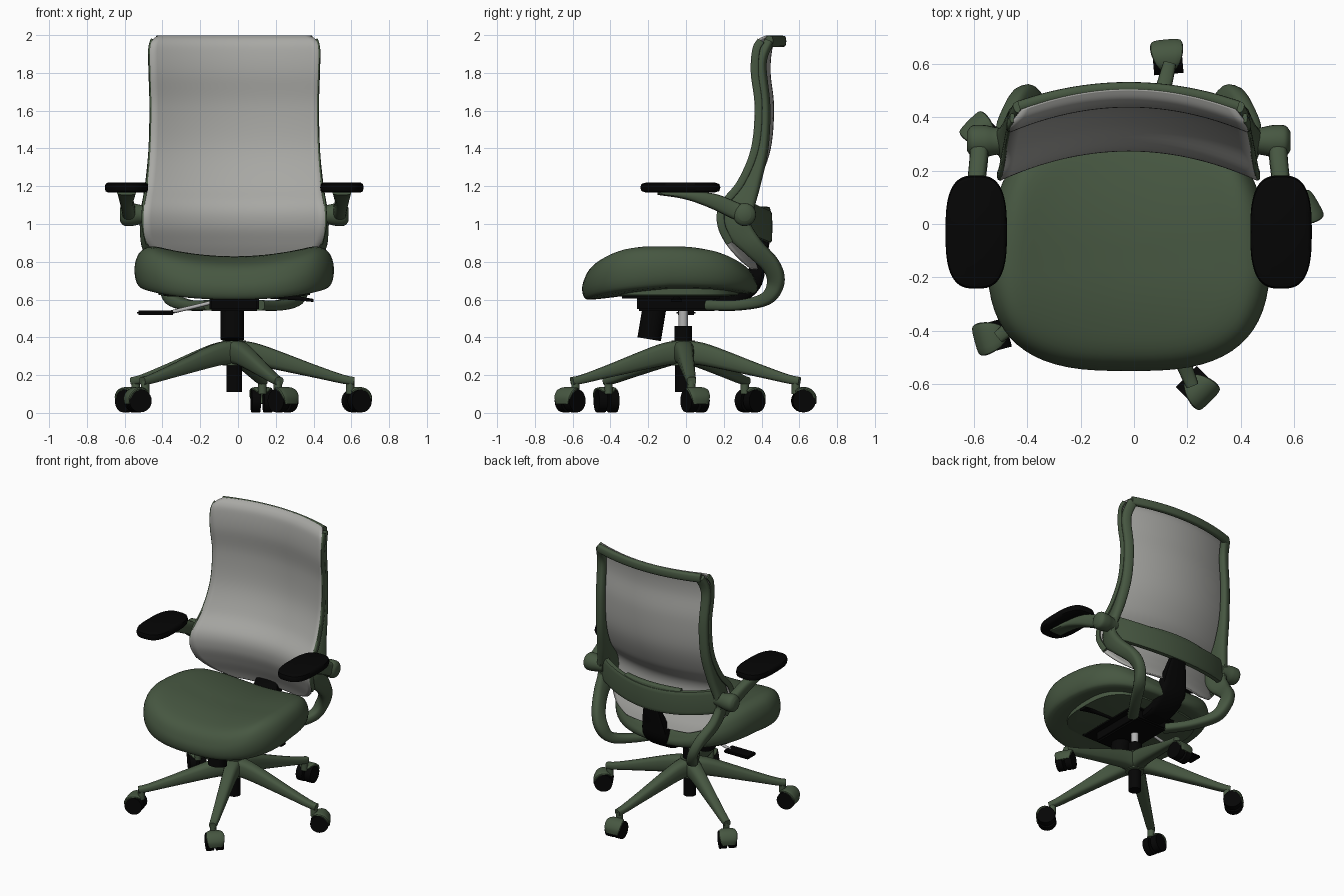
import bpy, bmesh, math
from mathutils import Vector

if "Cube" in bpy.data.objects:
    bpy.data.objects.remove(bpy.data.objects["Cube"])

CX, CY = -0.02, -0.015   # centre line of the chair, and column position in y


def material(name, rgb):
    m = bpy.data.materials.new(name)
    m.use_nodes = True
    m.diffuse_color = (*rgb, 1)
    m.node_tree.nodes["Principled BSDF"].inputs["Base Color"].default_value = (*rgb, 1)
    return m


GREEN = material("moss green", (0.062, 0.095, 0.053))
GREY = material("mesh grey", (0.39, 0.39, 0.37))
BLACK = material("black plastic", (0.0015, 0.0015, 0.0015))
STEEL = material("steel grey", (0.45, 0.45, 0.45))


def finish(name, bm, mat, angle=40):
    bmesh.ops.recalc_face_normals(bm, faces=bm.faces[:])
    me = bpy.data.meshes.new(name)
    bm.to_mesh(me)
    bm.free()
    ob = bpy.data.objects.new(name, me)
    bpy.context.collection.objects.link(ob)
    me.materials.append(mat)
    bpy.ops.object.select_all(action="DESELECT")
    ob.select_set(True)
    bpy.context.view_layer.objects.active = ob
    bpy.ops.object.shade_smooth_by_angle(angle=math.radians(angle))
    return ob


def spline(rows, steps=6):
    """Catmull-Rom interpolation of equal-length tuples."""
    rows = [Vector(r) for r in rows]
    out = []
    for i in range(len(rows) - 1):
        a, b, c, d = rows[max(i - 1, 0)], rows[i], rows[i + 1], rows[min(i + 2, len(rows) - 1)]
        for k in range(steps):
            t = k / steps
            out.append(0.5 * (2 * b + (c - a) * t + (2 * a - 5 * b + 4 * c - d) * t ** 2
                              + (3 * b - a - 3 * c + d) * t ** 3))
    return out + [rows[-1]]


def oval(n, power):
    """Unit superellipse outline."""
    pts = []
    for i in range(n):
        c, s = math.cos(math.tau * i / n), math.sin(math.tau * i / n)
        pts.append((math.copysign(abs(c) ** (2 / power), c), math.copysign(abs(s) ** (2 / power), s)))
    return pts


def skin(bm, rings):
    """Bridge rings of vertices and cap both ends."""
    n = len(rings[0])
    for r0, r1 in zip(rings, rings[1:]):
        for i in range(n):
            bm.faces.new((r0[i], r0[(i + 1) % n], r1[(i + 1) % n], r1[i]))
    bm.faces.new(rings[0])
    bm.faces.new(rings[-1])


def sweep(name, rows, ref, mat, power=3, n=16):
    """Sweep along rows of x, y, z, half size along ref, half size across."""
    rows = spline(rows)
    pts = [Vector(r[:3]) for r in rows]
    bm = bmesh.new()
    rings = []
    for i, p in enumerate(pts):
        t = (pts[min(i + 1, len(pts) - 1)] - pts[max(i - 1, 0)]).normalized()
        u = Vector(ref)
        u = (u - t * u.dot(t)).normalized()
        v = t.cross(u)
        rings.append([bm.verts.new(p + u * c * rows[i][3] + v * s * rows[i][4]) for c, s in oval(n, power)])
    skin(bm, rings)
    return finish(name, bm, mat)


def rod(name, p, q, r, mat, n=24):
    p, q = Vector(p), Vector(q)
    bm = bmesh.new()
    bmesh.ops.create_cone(bm, cap_ends=True, segments=n, radius1=r, radius2=r, depth=(q - p).length)
    ob = finish(name, bm, mat)
    ob.location = (p + q) / 2
    ob.rotation_euler = (q - p).to_track_quat("Z", "Y").to_euler()


def box(name, loc, size, mat, bevel=0.01):
    bm = bmesh.new()
    bmesh.ops.create_cube(bm, size=1)
    bmesh.ops.scale(bm, vec=size, verts=bm.verts)
    bmesh.ops.bevel(bm, geom=bm.edges[:], offset=bevel, segments=2, affect="EDGES")
    finish(name, bm, mat).location = loc


def cushion(name, loc, half, layers, mat, power=3, shape=None, n=64):
    """Stack of rounded outlines given as (scale, z)."""
    bm = bmesh.new()
    rings = []
    for k, z in layers:
        ring = []
        for c, s in oval(n, power):
            p = Vector((c * k * half[0], s * k * half[1], z))
            ring.append(bm.verts.new(shape(p) if shape else p))
        rings.append(ring)
    skin(bm, rings)
    finish(name, bm, mat, 50).location = loc


# Seat cushion: narrower at the rear, rolled down at the front, dished across
def seat_shape(p):
    top = min(max((p.z - 0.62) / 0.2, 0), 1)
    x = p.x * (1 - 0.22 * max(p.y + 0.1, 0) ** 1.2)
    drop = 0.5 * max(-p.y - 0.1, 0) ** 2 + 0.35 * max(p.y, 0) ** 2
    drop += 0.055 * (1 - min(abs(p.x) / 0.43, 1) ** 2)
    tip = 0.03 * (p.x / 0.53) ** 2 - 0.04 * min(max(-p.y / 0.45, 0), 1)
    return Vector((x, p.y, p.z - drop * top + tip * (1 - top)))


layers = spline([(0.6, 0.645), (0.9, 0.645), (0.975, 0.67), (1, 0.74), (0.985, 0.81), (0.93, 0.86),
                 (0.82, 0.882), (0.6, 0.884), (0.3, 0.884), (0.02, 0.884)], 3)
cushion("seat_cushion", (CX, -0.085, 0), (0.53, 0.465), layers, GREEN, 2.9, seat_shape)
cushion("seat_tray", (CX, -0.06, 0), (0.4, 0.34), [(0.85, 0.615), (1, 0.625), (1, 0.66)], GREEN)

# Mesh panel of the backrest: rows of height, edge y, half width
profile = [(0.76, 0.28, 0.25), (0.81, 0.26, 0.38), (0.9, 0.215, 0.462), (1.0, 0.18, 0.482),
           (1.1, 0.19, 0.478), (1.22, 0.275, 0.46), (1.4, 0.343, 0.445), (1.62, 0.36, 0.44),
           (1.8, 0.342, 0.445), (1.92, 0.35, 0.447), (1.97, 0.37, 0.435), (1.994, 0.405, 0.4)]


def bow(x):
    return 0.1 * (1 - (x / 0.46) ** 2)


bm = bmesh.new()
cols = [i / 12 - 1 for i in range(25)]
grid = [[bm.verts.new((CX + w * u, y + bow(w * u), z)) for u in cols] for z, y, w in spline(profile)]
for r0, r1 in zip(grid, grid[1:]):
    for i in range(len(cols) - 1):
        bm.faces.new((r0[i], r0[i + 1], r1[i + 1], r1[i]))
solid = finish("back_mesh", bm, GREY, 60).modifiers.new("thickness", "SOLIDIFY")
solid.thickness, solid.offset = 0.012, 0

# Backrest frame sides running down into the curved support arms, with edge trim
side = [(0.4, 0.44, 1.965, 0.033, 0.024), (0.42, 0.398, 1.85, 0.032, 0.026), (0.415, 0.418, 1.62, 0.032, 0.026),
        (0.42, 0.404, 1.4, 0.032, 0.03), (0.435, 0.35, 1.22, 0.032, 0.047), (0.455, 0.284, 1.08, 0.03, 0.08),
        (0.46, 0.276, 0.98, 0.03, 0.075), (0.455, 0.355, 0.88, 0.033, 0.055), (0.41, 0.45, 0.78, 0.035, 0.048),
        (0.37, 0.475, 0.69, 0.035, 0.045), (0.33, 0.425, 0.605, 0.038, 0.035), (0.24, 0.28, 0.57, 0.038, 0.028),
        (0.13, 0.12, 0.57, 0.038, 0.028)]
for s, label in ((1, "left"), (-1, "right")):
    sweep("back_frame_" + label, [(CX + s * x, y, z, a, b) for x, y, z, a, b in side], (1, -0.35 * s, 0), GREEN)
    sweep("edge_trim_" + label, [(CX + s * w, y + bow(w) + 0.016, z, 0.009, 0.02) for z, y, w in profile[2:-1]],
          (1, 0, 0), GREEN)

# Top rail, cross band and lumbar pad
arc = [i / 4 - 1 for i in range(9)]
sweep("top_rail", [(CX + 0.41 * u, 0.44 + 0.07 * (1 - u * u), 1.967, 0.03, 0.021) for u in arc],
      (0, 0, 1), GREEN)
sweep("cross_band", [(CX + 0.45 * u, 0.32 + 0.115 * (1 - u * u), 0.985 + 0.05 * u * u, 0.085, 0.022) for u in arc],
      (0, 0, 1), GREEN, 5)
sweep("lumbar_pad", [(CX + 0.22 * u, 0.395 + 0.03 * (1 - u * u), 1.06, 0.032, 0.022) for u in arc],
      (0, 0, 1), GREEN, 4)

# Rear bracket between the mechanism and the cross band
sweep("rear_bracket", [(CX, 0.12, 0.59, 0.08, 0.03), (CX, 0.25, 0.61, 0.09, 0.045), (CX, 0.345, 0.69, 0.1, 0.055),
                       (CX, 0.39, 0.8, 0.085, 0.035), (CX, 0.43, 0.95, 0.05, 0.02)], (1, 0, 0), BLACK, 5)

# Armrests
for s, label in ((1, "left"), (-1, "right")):
    x = CX + s * 0.57
    cushion("arm_pad_" + label, (x, -0.03, 0), (0.115, 0.212),
            [(0.85, 1.166), (0.97, 1.174), (1, 1.193), (0.97, 1.212), (0.85, 1.22)], BLACK, 2.9)
    sweep("arm_support_" + label, [(x, -0.15, 1.164, 0.05, 0.01), (x, 0.0, 1.152, 0.045, 0.022),
                                   (x, 0.14, 1.122, 0.035, 0.04), (x - s * 0.01, 0.25, 1.075, 0.035, 0.045),
                                   (x - s * 0.01, 0.32, 1.045, 0.035, 0.045)], (1, 0, 0), GREEN)
    sweep("arm_pivot_" + label, [(CX + s * d, 0.31, 1.05, r, r) for d, r in
                                 ((0.45, 0.045), (0.5, 0.052), (0.54, 0.06), (0.585, 0.058), (0.605, 0.035))],
          (0, 0, 1), GREEN, 2, 24)

# Tilt mechanism, tension knob and levers
box("mechanism", (CX, -0.05, 0.58), (0.26, 0.42, 0.08), BLACK)
box("mechanism_plate", (CX, -0.08, 0.625), (0.36, 0.54, 0.04), BLACK)
rod("tension_knob", (CX - 0.01, -0.195, 0.39), (CX - 0.01, -0.165, 0.57), 0.063, BLACK)
sweep("lever_rod", [(-0.12, 0, 0.59, 0.01, 0.01), (-0.22, 0, 0.565, 0.01, 0.01), (-0.36, 0, 0.532, 0.01, 0.01)],
      (0, 1, 0), STEEL, 2)
box("lever_paddle", (-0.435, 0, 0.53), (0.2, 0.1, 0.022), BLACK, 0.008)
sweep("small_lever", [(0.1, -0.05, 0.62, 0.012, 0.012), (0.28, -0.05, 0.61, 0.012, 0.012),
                      (0.4, -0.05, 0.595, 0.03, 0.008)], (0, 1, 0), BLACK)

# Gas column
for name, z0, z1, r, mat in (("column_foot", 0.11, 0.27, 0.042, BLACK), ("column_collar", 0.37, 0.46, 0.046, BLACK),
                             ("column_rod", 0.45, 0.56, 0.025, STEEL), ("base_hub", 0.25, 0.383, 0.062, GREEN)):
    rod(name, (CX, CY, z0), (CX, CY, z1), r, mat)


def polar(origin, deg):
    """Function placing points by radius, height and sideways offset."""
    out = Vector((math.cos(math.radians(deg)), math.sin(math.radians(deg)), 0))
    across = Vector((-out.y, out.x, 0))
    return (lambda r, z, t=0.0: origin + out * r + across * t + Vector((0, 0, z))), across


# Five legs, each with a swivelled twin-wheel caster
leg = [(0.02, 0.32, 0.063, 0.06), (0.13, 0.305, 0.058, 0.047), (0.42, 0.222, 0.034, 0.034),
       (0.57, 0.18, 0.024, 0.028), (0.635, 0.168, 0.022, 0.024)]
for i, swivel in enumerate((95, 30, -45, -165, 135)):
    at, across = polar(Vector((CX, CY, 0)), 76 - 72 * i)
    sweep(f"leg_{i + 1}", [(*at(r, z), a, b) for r, z, a, b in leg], (0, 0, 1), GREEN)
    rod(f"caster_stem_{i + 1}", at(0.615, 0.1), at(0.615, 0.17), 0.022, GREEN)
    at, across = polar(at(0.615, 0), swivel)
    for t in (-0.032, 0.032):
        rod(f"caster_wheel_{i + 1}", at(0.04, 0.064, t - 0.023), at(0.04, 0.064, t + 0.023), 0.061, BLACK)
    hood = []
    for deg, half in ((-20, 0.045), (15, 0.058), (50, 0.062), (80, 0.058), (110, 0.046), (135, 0.03)):
        c, s = math.cos(math.radians(deg)), math.sin(math.radians(deg))
        hood.append((*at(0.04 + 0.058 * c, 0.068 + 0.058 * s), half, 0.012))
    sweep(f"caster_hood_{i + 1}", hood, across, GREEN)
